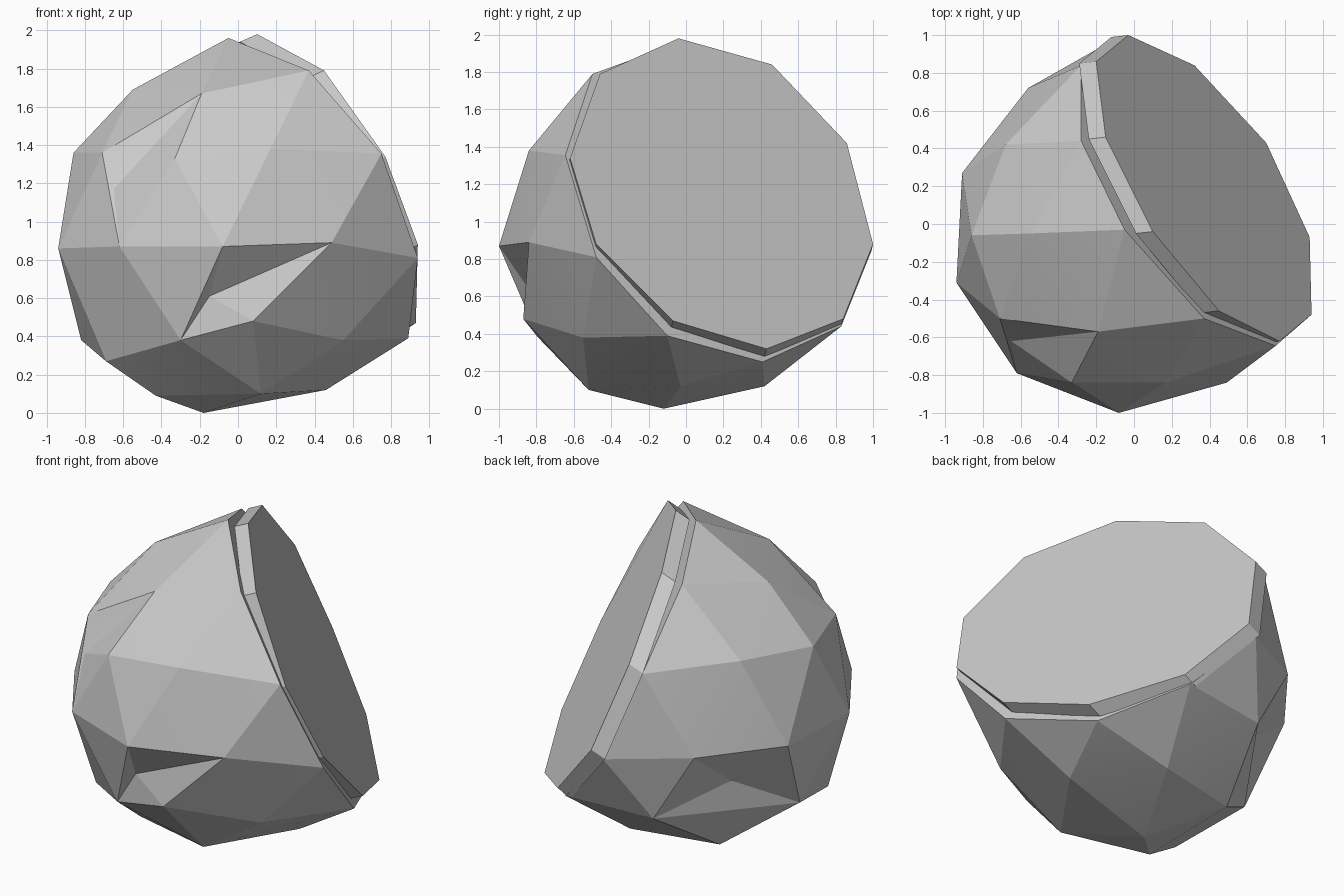
import bpy
import bmesh
import math
from mathutils import Vector

default_cube = bpy.data.objects.get("Cube")
if default_cube:
    bpy.data.objects.remove(default_cube, do_unlink=True)

# One grey stone colour
stone = bpy.data.materials.new("stone grey")
stone.use_nodes = True
stone_colour = (0.6, 0.6, 0.6, 1)
stone.diffuse_color = stone_colour
stone.node_tree.nodes["Principled BSDF"].inputs["Base Color"].default_value = stone_colour

# Outline of the flat cut, running round its ten corners
cut_outline = [Vector(p) for p in (
    (.10, -.04, 1.98), (-.15, .46, 1.84), (-.20, .86, 1.42), (-.03, 1, .88),
    (.32, .84, .48), (.70, .43, .32), (.93, -.07, .47), (.94, -.48, .88),
    (.77, -.62, 1.34), (.45, -.46, 1.79))]
cap_thickness = Vector((-.09, -.01, -.04))

# Rim of the boulder just behind the cut, following the same ten corners
body_rim = [(-.05, -.03, 1.96), (-.28, .44, 1.79), (-.28, .84, 1.37),
            (-.1, .98, .83), (.27, .83, .44), (.62, .41, .25), (.89, -.1, .39),
            (.94, -.48, .81), (.75, -.645, 1.355), (.37, -.5, 1.79)]

# Corners of the boulder, named where a dent needs them
brow, crest = (-.19, -.57, 1.67), (-.55, -.05, 1.69)
cheek, temple, jaw = (-.33, -.84, 1.33), (-.71, -.5, 1.36), (-.62, -.79, .87)
shoulders = [(.17, -.84, 1.38), (-.86, -.06, 1.36), (-.68, .42, 1.4)]
front_a, front_b = (.49, -.84, .89), (-.08, -1, .87)
back_a, back_b = (-.91, .27, .86), (-.56, .72, .86)
front_low_a, front_low_b = (.08, -.87, .48), (-.3, -.79, .38)
back_low_a, back_low_b = (-.82, .02, .38), (-.3, .76, .42)
sides = [(-.94, -.31, .86), (.55, -.55, .38), (-.69, -.45, .27)]
base = [(.12, -.52, .1), (-.43, -.37, .09), (-.45, .3, .12),
        (.1, .42, .12), (.46, -.03, .12), (-.18, -.12, 0)]


def dent(bm, corners, target):
    """Join the triangles lying between the corners and sink their middle."""
    def at_corner(vert):
        return any((vert.co - Vector(c)).length < 0.001 for c in corners)
    patch = [f for f in bm.faces if all(at_corner(v) for v in f.verts)]
    patch = bmesh.ops.dissolve_faces(bm, faces=patch)["region"]
    poked = bmesh.ops.poke(bm, faces=patch)
    for vert in poked["verts"]:
        vert.co = target


def finish(bm, name):
    """Turn the bmesh into a stone object with crisp facets."""
    bmesh.ops.recalc_face_normals(bm, faces=bm.faces[:])
    mesh = bpy.data.meshes.new(name)
    bm.to_mesh(mesh)
    bm.free()
    mesh.materials.append(stone)
    obj = bpy.data.objects.new(name, mesh)
    bpy.context.collection.objects.link(obj)
    bpy.ops.object.select_all(action="DESELECT")
    obj.select_set(True)
    bpy.context.view_layer.objects.active = obj
    bpy.ops.object.shade_smooth_by_angle(angle=math.radians(11))


# Boulder body: a faceted hull with chipped dents
bm = bmesh.new()
for corner in (body_rim + shoulders + sides + base
               + [brow, crest, cheek, temple, jaw, front_a, front_b, back_a, back_b,
                  front_low_a, front_low_b, back_low_a, back_low_b]):
    bm.verts.new(corner)
bmesh.ops.convex_hull(bm, input=bm.verts[:])
loose = [v for v in bm.verts if not v.link_faces]
bmesh.ops.delete(bm, geom=loose, context="VERTS")
dent(bm, (front_a, front_b, front_low_a, front_low_b), (-.15, -.82, .61))
dent(bm, (back_a, back_b, back_low_a, back_low_b), (-.58, .37, .59))
dent(bm, (brow, cheek, temple, jaw), (-.65, -.62, 1.17))
finish(bm, "boulder_body")

# Flat cap: a thin ten-sided slab closing the cut, with a groove behind it
bm = bmesh.new()
cap_face = bm.faces.new([bm.verts.new(p) for p in cut_outline])
back = bmesh.ops.extrude_face_region(bm, geom=[cap_face], use_keep_orig=True)
back_verts = [g for g in back["geom"] if isinstance(g, bmesh.types.BMVert)]
bmesh.ops.translate(bm, verts=back_verts, vec=cap_thickness)
finish(bm, "flat_cap")
